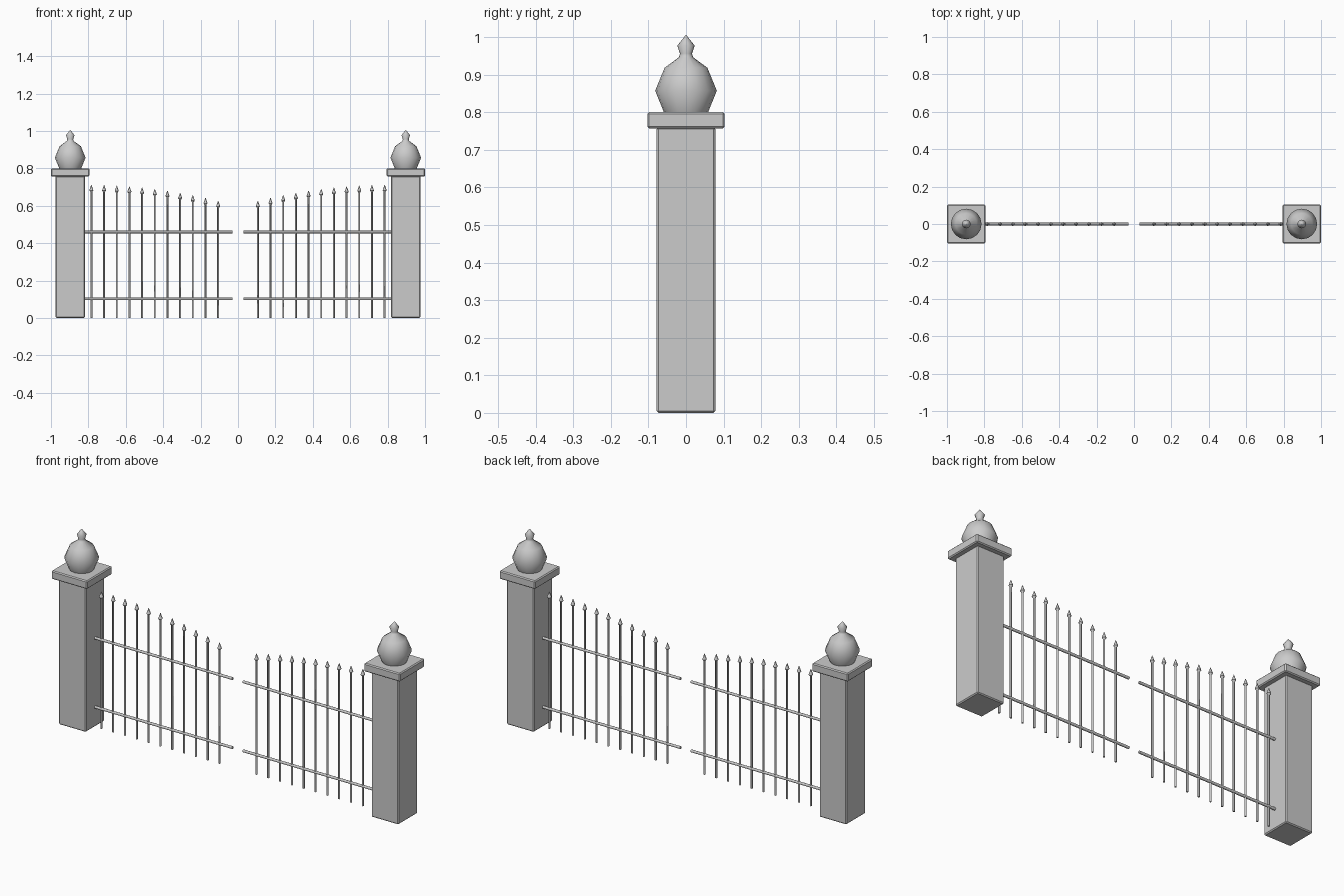
import bpy
import math
from mathutils import Vector

cube = bpy.data.objects.get("Cube")
if cube:
    bpy.data.objects.remove(cube, do_unlink=True)

stone = bpy.data.materials.new("light grey")
stone.use_nodes = True
grey = (0.6, 0.6, 0.6, 1)
stone.diffuse_color = grey
stone.node_tree.nodes["Principled BSDF"].inputs["Base Color"].default_value = grey


def finish(name, smooth=None):
    obj = bpy.context.object
    obj.name = name
    obj.data.materials.append(stone)
    if smooth:
        bpy.ops.object.shade_smooth_by_angle(angle=math.radians(smooth))
    return obj


def block(name, x, half, z0, z1, bevel):
    """Square block with chamfered edges."""
    bpy.ops.mesh.primitive_cube_add(size=1, location=(x, 0, (z0 + z1) / 2))
    obj = finish(name)
    obj.scale = (half * 2, half * 2, z1 - z0)
    bpy.ops.object.transform_apply(location=False, rotation=False, scale=True)
    mod = obj.modifiers.new("Chamfer", "BEVEL")
    mod.width = bevel
    mod.segments = 1


def lathe(name, x, profile, sides, smooth):
    """Turn a (radius, height) profile around a vertical axis."""
    verts, faces = [], []
    for r, z in profile:
        for i in range(sides):
            a = math.tau * i / sides
            verts.append((r * math.cos(a), r * math.sin(a), z))
    for k in range(len(profile) - 1):
        for i in range(sides):
            j = (i + 1) % sides
            a, b = k * sides, (k + 1) * sides
            faces.append((a + i, a + j, b + j, b + i))
    faces.append(tuple(reversed(range(sides))))
    faces.append(tuple(range(len(verts) - sides, len(verts))))
    mesh = bpy.data.meshes.new(name)
    mesh.from_pydata(verts, [], faces)
    obj = bpy.data.objects.new(name, mesh)
    bpy.context.collection.objects.link(obj)
    obj.location.x = x
    bpy.ops.object.select_all(action="DESELECT")
    obj.select_set(True)
    bpy.context.view_layer.objects.active = obj
    finish(name, smooth)


def rail(name, x0, x1, z, radius):
    bpy.ops.mesh.primitive_cylinder_add(
        vertices=8, radius=radius, depth=abs(x1 - x0),
        location=((x0 + x1) / 2, 0, z), rotation=(0, math.pi / 2, 0))
    finish(name, 50)


FINIAL = [(0.058, 0.798), (0.082, 0.857), (0.057, 0.918), (0.019, 0.946),
          (0.016, 0.956), (0.023, 0.977), (0.001, 1.005)]
BARS = 11

for side, s in (("left", 1), ("right", -1)):
    # Gate post with cap and finial
    post_x = s * 0.897
    block(side + "_post", post_x, 0.078, 0, 0.76, 0.005)
    block(side + "_post_cap", post_x, 0.103, 0.757, 0.8, 0.005)
    lathe(side + "_finial", post_x, FINIAL, 16, 60)

    # Horizontal rails
    rail(side + "_lower_rail", s * 0.03, s * 0.83, 0.102, 0.007)
    rail(side + "_upper_rail", s * 0.03, s * 0.83, 0.46, 0.007)

    # Upright bars with spear tips, lower towards the middle
    for i in range(BARS):
        t = i / (BARS - 1)
        x = s * (0.784 - 0.678 * t)
        top = 0.711 - 0.085 * t * t
        bar = [(0.005, 0), (0.005, top - 0.036), (0.011, top - 0.029), (0.001, top)]
        lathe(f"{side}_bar_{i + 1}", x, bar, 8, 50)
